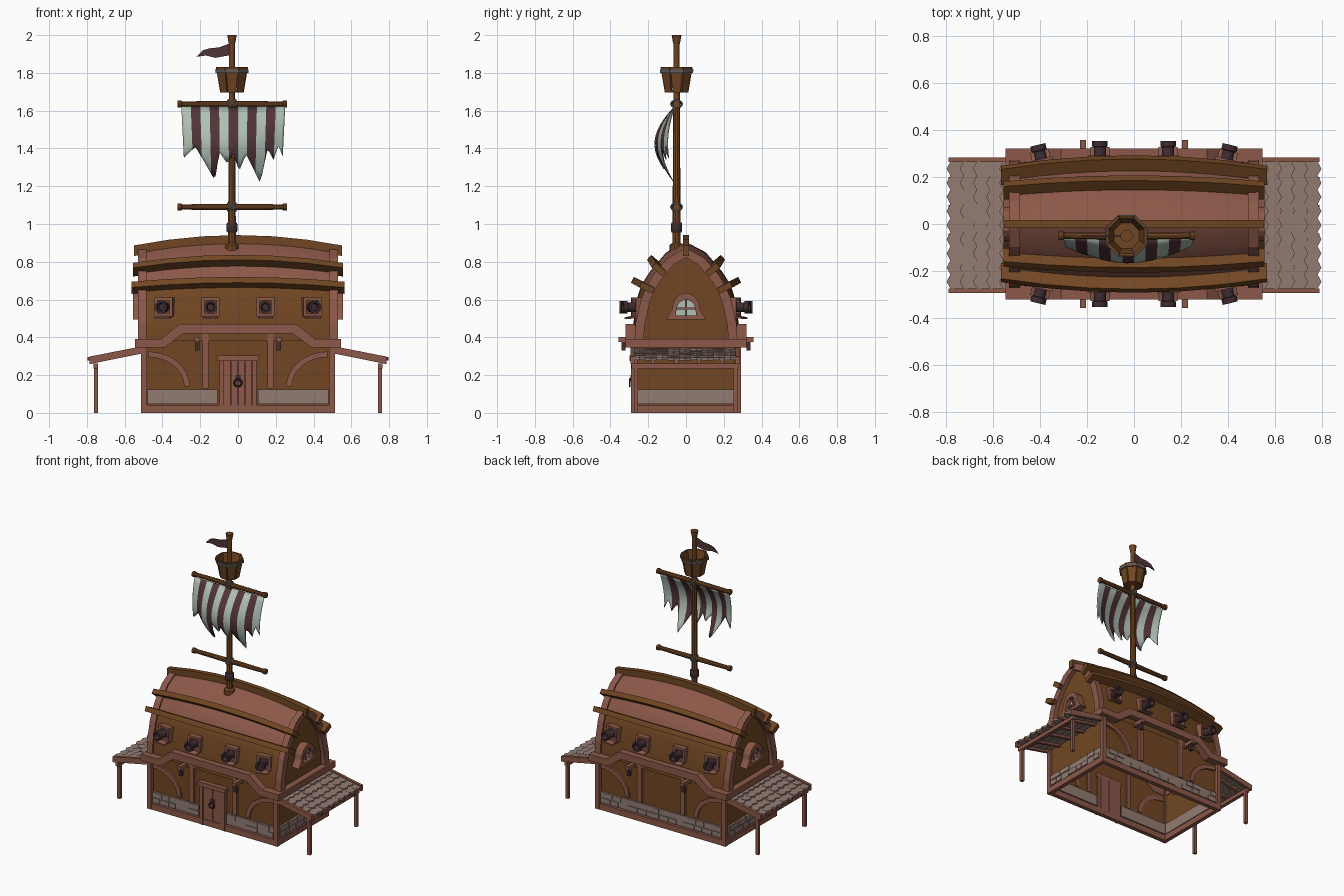
import bpy, bmesh, math, random
from mathutils import Vector, Matrix

if "Cube" in bpy.data.objects:
    bpy.data.objects.remove(bpy.data.objects["Cube"])
random.seed(4)

def material(name, r, g, b):
    m = bpy.data.materials.new(name)
    m.diffuse_color = (r, g, b, 1)
    m.use_nodes = True
    m.node_tree.nodes["Principled BSDF"].inputs["Base Color"].default_value = m.diffuse_color
    return m

BROWN = material("brown_wood", .165, .062, .016)
RED = material("reddish_wood", .26, .098, .066)
STONE = material("stone_grey", .29, .20, .17)
DARK = material("dark_iron", .052, .026, .03)
LIGHT = material("pale_cloth", .43, .53, .46)
MAROON = material("maroon_cloth", .085, .034, .037)
GREY = material("grey_rope", .12, .11, .11)

def mesh(name, verts, faces, mats, rule=None, smooth=False):
    me = bpy.data.meshes.new(name)
    me.from_pydata([tuple(v) for v in verts], [], faces)
    bm = bmesh.new()
    bm.from_mesh(me)
    bmesh.ops.recalc_face_normals(bm, faces=bm.faces)
    bm.to_mesh(me)
    bm.free()
    ob = bpy.data.objects.new(name, me)
    bpy.context.collection.objects.link(ob)
    for m in (mats if isinstance(mats, list) else [mats]):
        me.materials.append(m)
    if rule:
        for p in me.polygons:
            p.material_index = rule(p.index)
    if smooth:
        bpy.context.view_layer.objects.active = ob
        bpy.ops.object.select_all(action='DESELECT')
        ob.select_set(True)
        bpy.ops.object.shade_smooth_by_angle(angle=math.radians(35))
    return ob

def loft(name, rings, mat, caps=True, smooth=False, closed=False):
    n, k = len(rings[0]), len(rings)
    faces = [(i % k * n + j, i % k * n + (j + 1) % n, (i + 1) % k * n + (j + 1) % n, (i + 1) % k * n + j)
             for i in range(k if closed else k - 1) for j in range(n)]
    if caps and not closed:
        faces += [tuple(range(n)), tuple(range((k - 1) * n, k * n))]
    return mesh(name, [v for r in rings for v in r], faces, mat, smooth=smooth)

def box(name, x0, x1, y0, y1, z0, z1, mat):
    return loft(name, [[(x0, y0, z), (x1, y0, z), (x1, y1, z), (x0, y1, z)] for z in (z0, z1)], mat)

def prism(name, pts, axis, a, b, mat):
    put = {'x': lambda p, d: (d, p[0], p[1]), 'y': lambda p, d: (p[0], d, p[1])}[axis]
    return loft(name, [[put(p, d) for p in pts] for d in (a, b)], mat)

def turned(name, base, direction, profile, n, mat, caps=True):
    """Lathe of (distance, radius) pairs along a direction."""
    q = Vector(direction).to_track_quat('Z', 'Y')
    rings = [[Vector(base) + q @ Vector((r * math.cos(a), r * math.sin(a), d))
              for a in (2 * math.pi * (i + .5) / n for i in range(n))] for d, r in profile]
    return loft(name, rings, mat, caps, smooth=n > 8)

def torus(name, loc, rot, R, r, mat, n=12):
    bpy.ops.mesh.primitive_torus_add(location=loc, rotation=rot, major_radius=R, minor_radius=r,
                                     major_segments=n, minor_segments=6)
    bpy.context.object.name = name
    bpy.context.object.data.materials.append(mat)

# Hull: section bulges from the END profile to the MID profile
END = [(.26, .38), (.255, .47), (.225, .60), (.20, .66), (.165, .72), (.09, .81), (0, .86)]
MID = [(.285, .38), (.28, .47), (.255, .62), (.235, .68), (.19, .75), (.105, .85), (0, .905)]

def hull(x, t):
    s, t = (1, t) if t <= 6 else (-1, 12 - t)
    i = min(int(t), 5)
    f, k = t - i, 1 - (x / .5) ** 2
    e, m = (Vector(P[i]).lerp(Vector(P[i + 1]), f) for P in (END, MID))
    p = e.lerp(m, k)
    return Vector((x, s * p.x, p.y))

def hull_normal(x, t):
    d = hull(x, min(t + .3, 12)) - hull(x, max(t - .3, 0))
    return Vector((0, d.z, -d.y)).normalized()

XS = [-.5 + i / 10 for i in range(11)]
hv = [hull(x, t) for x in XS for t in range(13)]
hf = [(i * 13 + j, i * 13 + j + 1, i * 13 + j + 14, i * 13 + j + 13) for i in range(10) for j in range(12)]
hf += [tuple(range(13)), tuple(range(130, 143))]
mesh("hull", hv, hf, [BROWN, RED], lambda i: int(i < 120 and 3 <= i % 12 < 9), smooth=True)

# Long battens along the hull
for t, depth, ex in ((3, .055, .565), (4.4, .052, .555), (6, .036, .55), (7.6, .052, .555), (9, .055, .565)):
    rings = []
    for i in range(7):
        x = ex * (i / 3 - 1)
        p, n = hull(x, t), hull_normal(x, t)
        u = Vector((0, -n.z, n.y)) * .017
        rings.append([p - n * .02 - u, p - n * .02 + u, p + n * depth + u, p + n * depth - u])
    loft("batten", rings, BROWN)

for s in (-1, 1):
    # Gable arch trim
    rings = []
    for t in range(13):
        p, n = hull(.5, t), hull_normal(.5, t)
        rings.append([Vector((s * x, *(p + n * o).yz)) for x, o in ((.485, .013), (.53, .013), (.53, -.036), (.485, -.036))])
    loft("gable_arch", rings, RED)
    # Gable window
    arch = [(.052 * math.cos(a), .535 + .065 * math.sin(a)) for a in (math.pi * i / 8 for i in range(9))]
    outer = [(.075 * math.cos(a), .545 + .09 * math.sin(a)) for a in (math.pi * i / 8 for i in range(9))]
    inner = [(.052, .515)] + arch + [(-.052, .515)]
    outer = [(.105, .495)] + outer + [(-.105, .495)]
    loft("window_frame", [[(s * x, *p) for x, p in ((.495, o), (.555, o), (.555, i), (.495, i))]
                          for o, i in zip(outer, inner)], RED, closed=True)
    prism("window_glass", inner, 'x', s * .5, s * .522, LIGHT)
    box("window_bar", s * .52, s * .535, -.006, .006, .515, .6, RED)
    box("window_bar", s * .52, s * .535, -.05, .05, .548, .558, RED)
    box("gable_beam", s * .49, s * .545, -.31, .31, .345, .39, RED)
    # Stepped belt beam on the front and back
    belt = [(-.545, .39), (-.41, .39), (-.31, .47), (.31, .47), (.41, .39), (.545, .39),
            (.545, .345), (.39, .345), (.29, .42), (-.29, .42), (-.39, .345), (-.545, .345)]
    prism("belt_beam", belt, 'y', s * .262, s * .32, RED)
    # Sills
    box("long_sill", -.51, .51, s * .258, s * .288, 0, .042, RED)
    box("short_sill", s * .485, s * .513, -.288, .288, 0, .042, RED)
    for e in (-1, 1):
        box("corner_post", e * .482, e * .514, s * .258, s * .29, 0, .38, RED)
        box("wall_post", e * .155, e * .187, s * .258, s * .283, .13, .43, RED)
        box("bracket", e * .203, e * .23, s * .265, s * .357, .375, .402, RED)
        box("lantern", e * .205, e * .228, s * .32, s * .342, .33, .376, DARK)
        # Curved brace
        rings = []
        for i in range(9):
            a = math.pi / 2 * i / 8
            rings.append([(e * (.475 - (.19 + o) * math.sin(a)), y, .14 + (.155 + o) * math.cos(a))
                          for y, o in ((s * .26, 0), (s * .28, 0), (s * .28, .03), (s * .26, .03))])
        loft("curved_brace", rings, RED)
        # Cannon with its port
        for x, tilt in ((.145, 0), (.387, .24)):
            first = len(bpy.data.objects)
            before = set(bpy.data.objects)
            for d in (-1, 1):
                box("port_side", d * .032, d * .048, -.03, .03, -.05, .05, RED)
                box("port_rail", -.048, .048, -.03, .03, d * .034, d * .05, RED)
            box("port_back", -.034, .034, -.02, .004, -.036, .036, BROWN)
            turned("cannon", (0, -.02, 0), (0, 1, 0), [(0, .027), (.085, .026), (.088, .034), (.112, .034),
                   (.112, .022), (.08, .018)], 12, DARK)
            prism("port_flap", [(.02, -.045), (.065, -.055), (.065, -.063), (.02, -.056)], 'x', -.04, .04, RED)
            y = abs(hull(x, 1.65).y)
            M = Matrix.Translation((e * x, s * y, .56)) @ Matrix.Rotation(-e * s * tilt + (math.pi if s < 0 else 0), 4, 'Z')
            for ob in set(bpy.data.objects) - before:
                ob.data.transform(M)

# Lower walls, open underneath
ring = [(-.495, -.265), (.495, -.265), (.495, .265), (-.495, .265)]
loft("lower_walls", [[(*p, z) for p in ring] for z in (.02, .4)], BROWN, caps=False)

# Stone footing with raised blocks
def footing(a, b, side, along_x):
    def slab(n, u0, u1, d0, d1, z0, z1):
        if along_x:
            box(n, u0, u1, side * d0, side * d1, z0, z1, STONE)
        else:
            box(n, side * d0, side * d1, u0, u1, z0, z1, STONE)
    w = .265 if along_x else .495
    slab("footing", a, b, w - .008, w + .012, .048, .125)
    for z in (.05, .09):
        u = a
        while u < b - .03:
            v = min(u + random.uniform(.05, .1), b)
            if random.random() < .6:
                slab("stone_block", u + .004, v - .004, w, w + .018, z, z + .034)
            u = v

footing(-.48, -.108, -1, True)
footing(.105, .48, -1, True)
footing(-.48, .48, 1, True)
for s in (-1, 1):
    footing(-.255, .255, s, False)

# Door
for i in range(4):
    box("door_plank", -.074 + i * .037, -.039 + i * .037, -.283 - .003 * (i % 2), -.258, .04, .275, RED)
for s in (-1, 1):
    box("door_jamb", s * .075, s * .098, -.292, -.258, 0, .28, RED)
box("door_lintel", -.108, .108, -.3, -.258, .275, .305, RED)
box("door_plate", -.014, .014, -.293, -.28, .165, .2, DARK)
torus("door_ring", (0, -.297, .16), (math.pi / 2, 0, 0), .02, .005, DARK)

# Side awnings
for s in (-1, 1):
    box("awning_beam", s * .74, s * .765, -.288, .278, .235, .262, RED)
    for y in (-.265, .262):
        box("awning_post", s * .74, s * .762, y - .011, y + .011, 0, .24, RED)
    for y in (-.283, -.175, -.05, .07, .19, .273):
        o = .018 if abs(y) > .2 else 0
        prism("rafter", [(s * .49, .318), (s * .787, .258), (s * .787, .28 + o), (s * .49, .338 + o)],
              'y', y - .01, y + .01, RED)
    for r in range(5):
        for c in range(9):
            y0, w = -.275 + c * .06, .06
            x0, x1 = .5 + r * .056, .5 + r * .056 + .062
            za = .34 - (x0 - .5) * .2
            zb = .346 - (x1 - .5) * .2 + random.uniform(0, .005)
            tip = x1 + .013
            out = [(x0, y0, za), (x1 - .006, y0, zb), (tip - .003, y0 + w / 2, zb), (x1 - .006, y0 + w, zb), (x0, y0 + w, za)]
            loft("roof_tile", [[(s * x, y, z + h) for x, y, z in out] for h in (-.012, .002)], STONE)

# Mast, yards and lashings
MX, MY = -.032, -.05
turned("mast", (MX, MY, .85), (0, 0, 1), [(0, .04), (.04, .036), (.05, .022), (.7, .018), (1.1, .016), (1.11, .019),
       (1.15, .026)], 10, BROWN)
turned("mast_collar", (MX, MY, .955), (0, 0, 1), [(0, .025), (.008, .03), (.045, .03), (.053, .025)], 10, DARK)
for z in (1.09, 1.635):
    turned("yard", (-.32, MY, z), (1, 0, 0), [(0, .019), (.02, .019), (.025, .014), (.29, .017), (.555, .014),
           (.56, .019), (.58, .019)], 10, BROWN)
    for s in (-1, 1):
        torus("lashing", (MX, MY, z), (0, s * math.pi / 4, 0), .027, .007, GREY)

# Lookout basket
for i in range(8):
    q = Matrix.Rotation(math.pi / 4 * i, 4, 'Z')
    ring = lambda r, w, z: [q @ Vector(v) + Vector((MX, MY, z)) for v in
                            ((r - .01, -w, 0), (r, -w, 0), (r, w, 0), (r - .01, w, 0))]
    loft("basket_plank", [ring(.062, .021, 1.695), ring(.085, .032, 1.83)], BROWN)
turned("basket_floor", (MX, MY, 1.695), (0, 0, 1), [(0, .055), (.015, .058)], 8, BROWN)
hoop = [[(MX + r * math.cos(a), MY + r * math.sin(a), z) for r, z in ((.087, 1.80), (.095, 1.80), (.096, 1.817), (.089, 1.817))]
        for a in (math.pi / 4 * (i + .5) for i in range(8))]
loft("basket_hoop", hoop, GREY, closed=True)

# Striped ragged sail
HEM = [(0, 1.35), (.12, 1.41), (.31, 1.23), (.36, 1.38), (.44, 1.32), (.5, 1.37), (.56, 1.28), (.63, 1.37),
       (.78, 1.215), (.845, 1.40), (.91, 1.34), (.95, 1.42), (1, 1.36)]

def hem(u):
    for (a, za), (b, zb) in zip(HEM, HEM[1:]):
        if u <= b + 1e-6:
            return za + (zb - za) * (u - a) / (b - a)

C, R = 44, 8
sv = []
for i in range(C + 1):
    u = i / C
    for j in range(R + 1):
        z = 1.622 + (hem(u) - 1.622) * j / R
        v = (1.622 - z) / .41
        bulge = .105 * math.sin(math.pi * min(v, 1) ** .95) * (.35 + .65 * math.sin(math.pi * u))
        sv.append((-.3 + .55 * u + .04 * (.5 - u) * v, -.062 - bulge, z))
sf = [(i * (R + 1) + j, i * (R + 1) + j + 1, (i + 1) * (R + 1) + j + 1, (i + 1) * (R + 1) + j) for i in range(C) for j in range(R)]
sail = mesh("sail", sv, sf, [LIGHT, MAROON], lambda i: (i // R // 4) % 2, smooth=True)
sail.modifiers.new("thickness", 'SOLIDIFY').thickness = .004

# Pennant
prism("pennant", [(-.045, 1.955), (-.1, 1.935), (-.15, 1.93), (-.185, 1.92), (-.22, 1.885), (-.17, 1.892),
                  (-.12, 1.88), (-.045, 1.893)], 'y', MY - .003, MY + .003, MAROON)
